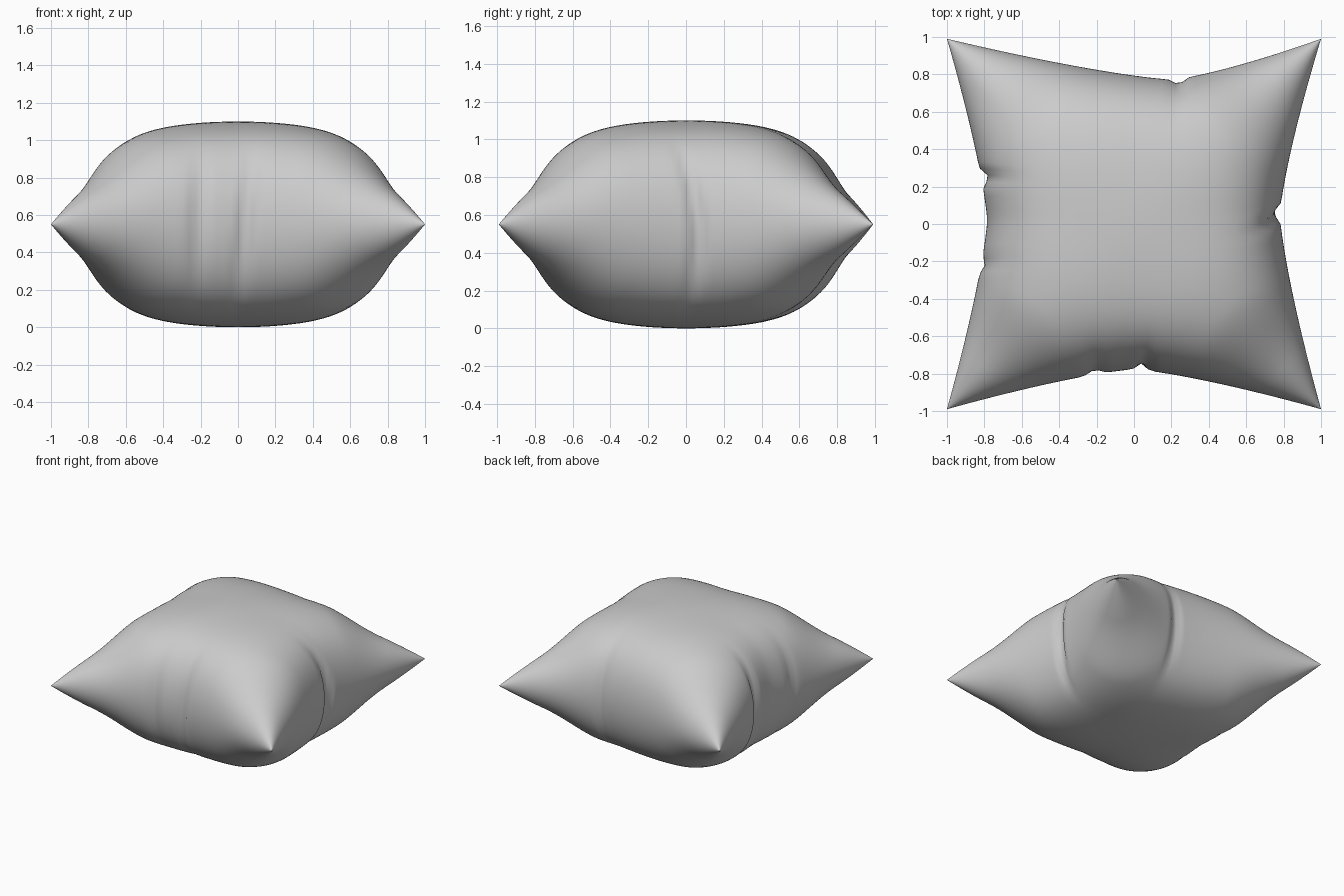
import bpy, bmesh
from math import sin, pi, exp, sqrt

if "Cube" in bpy.data.objects:
    bpy.data.objects.remove(bpy.data.objects["Cube"])

N = 110          # grid cells per panel side
H = 0.55         # half thickness

# Each side: centre of its inward sweep, waist distance,
# folds as (position, slant with height, bow, depth, width)
RIGHT = (0.05, 0.78, [(0.06, -0.06, -0.4, 0.04, 0.03)])
LEFT = (0.02, 0.785, [(0.25, 0.0, 0.0, 0.045, 0.03), (-0.22, 0.04, 0.0, 0.02, 0.035)])
FRONT = (0.0, 0.785, [(-0.21, 0.02, 0.0, 0.025, 0.04), (0.04, 0.09, 0.0, 0.035, 0.03)])
BACK = (0.2, 0.78, [(0.24, -0.02, 0.0, 0.03, 0.03)])


def smooth(a, b, t):
    t = min(1, max(0, (t - a) / (b - a)))
    return t * t * (3 - 2 * t)


def edge(side, s):
    """Distance of the concave seam from the centre plane."""
    c, waist, _ = side
    t = min(1.0, abs((s - c) / ((1 if s > c else -1) - c)))
    return waist + (1 - waist) * t ** 1.3


def fold(side, s, z, k):
    """Depth of the pinched folds on the side wall."""
    d = sum(a * exp(-((s - p - m * z - b * z * z) / w) ** 2) for p, m, b, a, w in side[2])
    return d * abs(k) ** 7


def dome(k, other):
    """Fullness across one direction: upright wall at the waist, cone at the corners."""
    body = 0.4 * k * k + 0.6 * abs(k) ** 5.3
    horn = abs(k) ** 3.1
    w = smooth(0.0, 0.7, abs(other))
    return max(0, 1 - body * (1 - w) - horn * w)


def point(u, v, sign):
    sx, sy = (RIGHT if u > 0 else LEFT), (BACK if v > 0 else FRONT)
    x, y = u, v
    for _ in range(25):
        x, y = u * edge(sx, y), v * edge(sy, x)
    # corner horns are slimmer than the body
    slim = 1 - 0.19 * smooth(0.3, 0.7, abs(u * v))
    z = sign * H * slim * sqrt(dome(u, v) * dome(v, u))
    dx, dy = fold(sx, y, z, u), fold(sy, x, z, v)
    x -= dx if u > 0 else -dx
    y -= dy if v > 0 else -dy
    return (x, y * 0.99, H + z)


# Inflated cushion: two panels joined along the seam
bm = bmesh.new()
# samples crowd towards the seam where the wall turns vertical
params = [0.7 * sin(pi / 2 * t) + 0.3 * t for t in (2 * i / N - 1 for i in range(N + 1))]
params = [sin(pi / 2 * p) for p in params]
for sign in (1, -1):
    rows = [[bm.verts.new(point(u, v, sign)) for u in params] for v in params]
    for j in range(N):
        for i in range(N):
            q = [rows[j][i], rows[j][i + 1], rows[j + 1][i + 1], rows[j + 1][i]]
            bm.faces.new(q if sign > 0 else q[::-1])
bmesh.ops.remove_doubles(bm, verts=bm.verts, dist=0.00002)
bmesh.ops.recalc_face_normals(bm, faces=bm.faces)
mesh = bpy.data.meshes.new("cushion")
bm.to_mesh(mesh)
bm.free()
for f in mesh.polygons:
    f.use_smooth = True
cushion = bpy.data.objects.new("cushion", mesh)
bpy.context.collection.objects.link(cushion)
